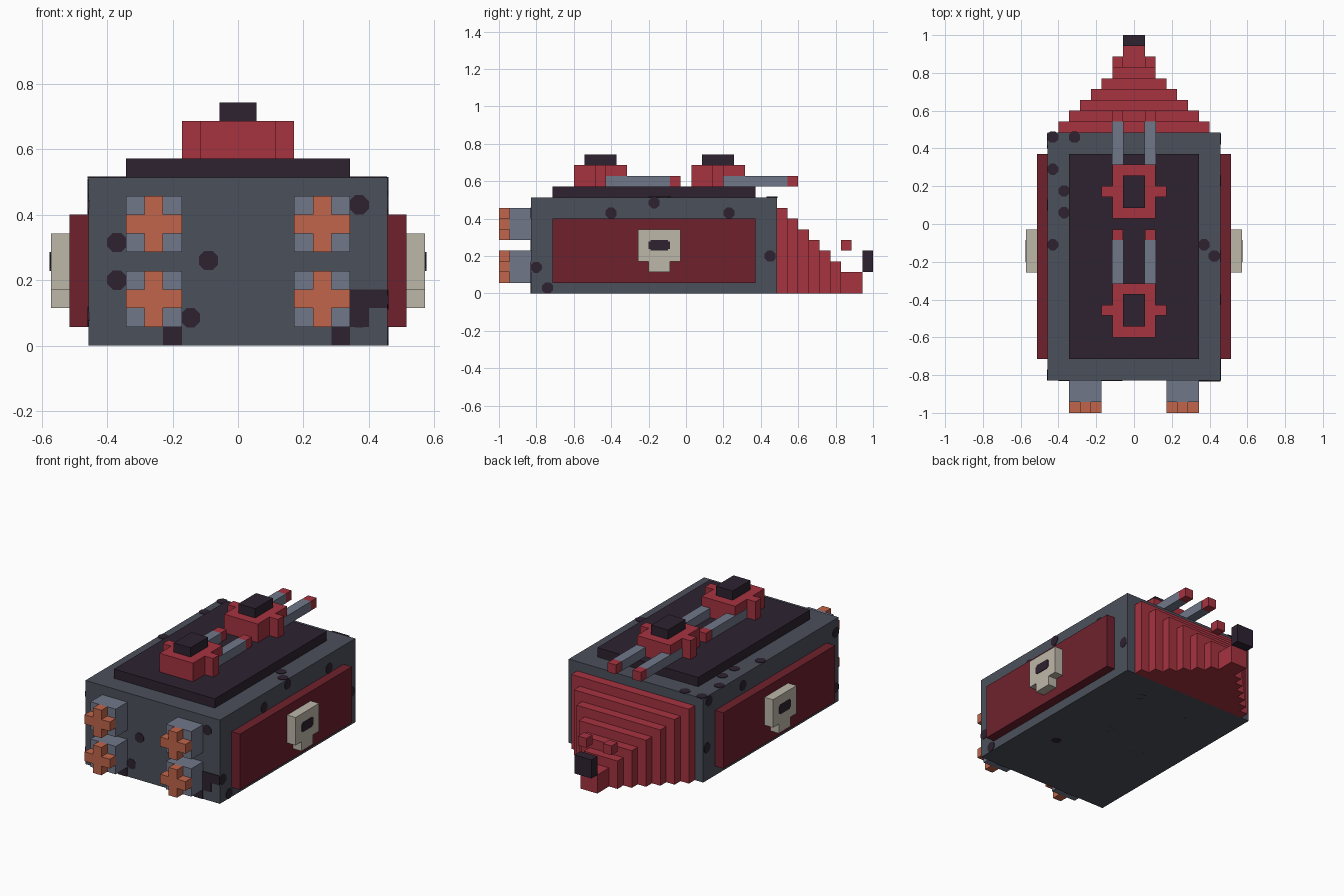
import bpy, bmesh, math
from mathutils import Matrix, Vector

cube = bpy.data.objects.get("Cube")
if cube:
    bpy.data.objects.remove(cube, do_unlink=True)

U = 2 / 35  # one block


def material(name, hex_code):
    srgb = [int(hex_code[i:i + 2], 16) / 255 for i in (0, 2, 4)]
    col = [c / 12.92 if c < 0.04045 else ((c + 0.055) / 1.055) ** 2.4 for c in srgb] + [1]
    m = bpy.data.materials.new(name)
    m.use_nodes = True
    m.diffuse_color = col
    m.node_tree.nodes["Principled BSDF"].inputs["Base Color"].default_value = col
    return m


SLATE = material("slate grey", "4b505b")
STEEL = material("steel grey", "707789")
RED = material("bright red", "a63340")
MAROON = material("maroon", "6e212d")
ORANGE = material("orange", "c0654a")
BONE = material("bone", "beb7a9")
DARK = material("dark plum", "2d2230")


def finish(name, bm, mat):
    me = bpy.data.meshes.new(name)
    bm.to_mesh(me)
    bm.free()
    me.materials.append(mat)
    ob = bpy.data.objects.new(name, me)
    bpy.context.collection.objects.link(ob)
    return ob


def boxes(name, mat, *ranges):
    """One object from boxes given as (x0, x1, y0, y1, z0, z1) in blocks; y counts from the front."""
    bm = bmesh.new()
    for x0, x1, y0, y1, z0, z1 in ranges:
        lo = Vector((x0, y0 - 17.5, z0)) * U
        hi = Vector((x1, y1 - 17.5, z1)) * U
        mat4 = Matrix.Translation((lo + hi) / 2) @ Matrix.Diagonal((*(hi - lo), 1))
        bmesh.ops.create_cube(bm, size=1, matrix=mat4)
    return finish(name, bm, mat)


def spots(name, normal, distance, points, thick=0.006):
    """Thin eight-sided plates on a flat side; points are the two other coordinates."""
    bm = bmesh.new()
    axis = [abs(c) for c in normal].index(1)
    for p in points:
        pos = list(p)
        pos.insert(axis, distance * normal[axis])
        rot = Vector(normal).to_track_quat('Z', 'Y').to_matrix().to_4x4()
        bmesh.ops.create_cone(bm, cap_ends=True, segments=8, radius1=0.032, radius2=0.032,
                              depth=thick, matrix=Matrix.Translation(pos) @ rot
                              @ Matrix.Rotation(math.pi / 8, 4, 'Z'))
    return finish(name, bm, DARK)


# Hull and raised deck
boxes("hull", SLATE, (-8, 8, 3, 26, 0, 9))
boxes("top_deck", DARK, (-6, 6, 5, 24, 9, 10))

# Side panels with bone emblems
for side, s in (("left", 1), ("right", -1)):
    def mirrored(x0, x1, *rest):
        return (*sorted((x0 * s, x1 * s)), *rest)
    boxes(side + "_side_panel", MAROON, mirrored(8, 9, 5, 24, 1, 7))
    boxes(side + "_emblem", BONE, mirrored(9, 10, 13, 17, 3, 6),
          mirrored(9, 10, 14, 16, 2, 3))
    boxes(side + "_emblem_mark", DARK, mirrored(10, 10.06, 14, 16, 4.15, 4.85),
          mirrored(10, 10.07, 14.2, 15.8, 4, 5))

# Four front nozzles with crossed tips
for side, x in (("left", 3), ("right", -6)):
    for level, z in (("lower", 1), ("upper", 5)):
        tag = side + "_" + level
        boxes(tag + "_nozzle", STEEL, (x, x + 3, 1, 3, z, z + 3))
        boxes(tag + "_nozzle_tip", ORANGE, (x, x + 1, 0, 1, z + 1, z + 2),
              (x + 1, x + 2, 0, 1, z, z + 3), (x + 2, x + 3, 0, 1, z + 1, z + 2))

# Two turrets with twin barrels
for tag, y in (("front", 7), ("rear", 18)):
    boxes(tag + "_turret", RED, (-2, 2, y, y + 5, 10, 12),
          (-3, -2, y + 2, y + 3, 10, 12), (2, 3, y + 2, y + 3, 10, 12))
    boxes(tag + "_turret_cap", DARK, (-1, 1, y + 1, y + 4, 12, 13))
    for side, x in (("left", 1), ("right", -2)):
        boxes(tag + "_" + side + "_barrel", STEEL,
              (x - 0.03, x + 1.03, y + 3, y + 9, 10, 11))
        boxes(tag + "_" + side + "_muzzle", RED, (x, x + 1, y + 9, y + 10, 10, 11))

# Stepped tail tapering to a point
for i in range(6):
    boxes(f"tail_step_{i + 1}", RED, (i - 7, 7 - i, 26 + i, 27 + i, 0, 8 - i))
boxes("tail_end", RED, (-1, 1, 32, 34, 0, 2))
boxes("tail_tip", DARK, (-1, 1, 34, 35, 2, 4))
boxes("tail_studs", RED, (-2, -1, 32, 33, 4, 5), (1, 2, 32, 33, 4, 5))

# Dark spots on the hull
spots("front_spots", (0, -1, 0), 3.0 * U + 0.657,
      [(.37, .43), (-.37, .315), (-.37, .2), (-.09, .26), (-.145, .085), (.37, .085)])
boxes("front_patches", DARK, (6, 8, 2.93, 3, 2, 3), (5, 6, 2.93, 3, 0, 1),
      (5.5, 7, 2.93, 3, 1, 2), (-4, -3, 2.93, 3, 0, 1))
spots("left_spots", (1, 0, 0), 8 * U,
      [(-.4, .43), (-.17, .485), (.23, .43), (-.8, .14), (-.74, .03), (.45, .2)])
spots("right_spots", (-1, 0, 0), 8 * U,
      [(.45, .2), (.43, .48), (.1, .45), (-.8, .43), (-.8, .09)])
spots("top_spots", (0, 0, 1), 9 * U,
      [(-.43, .46), (-.315, .46), (-.43, .29), (-.37, .175), (-.37, .06),
       (-.43, -.11), (.37, -.11), (.425, -.17)])
spots("bottom_spots", (0, 0, -1), -0.001,
      [(-.15, .25), (.2, .3), (.1, -.1), (-.2, -.2), (.25, -.4), (-.1, .05)], 0.002)
